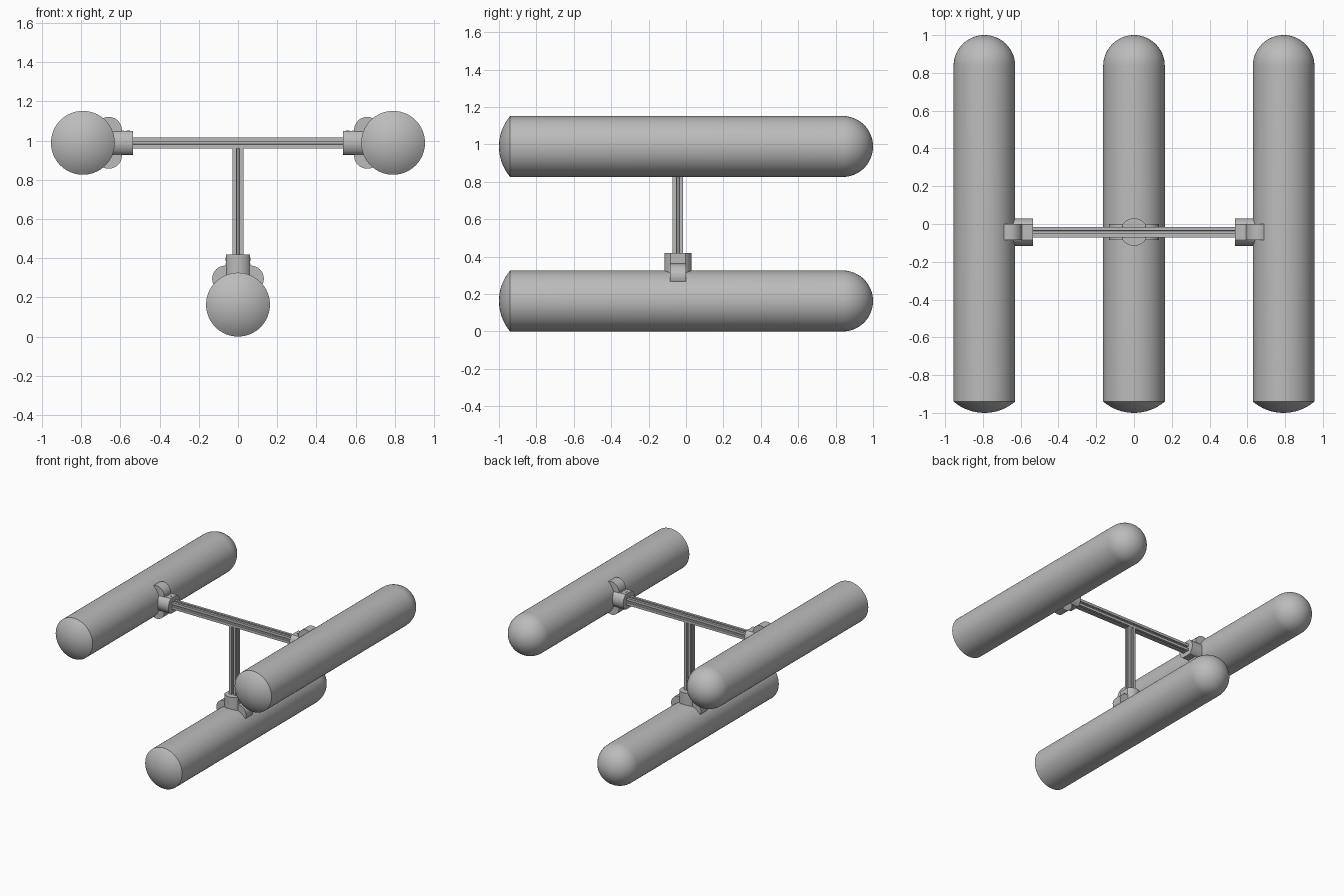
import bpy, bmesh, math
from mathutils import Matrix, Vector

if "Cube" in bpy.data.objects:
    bpy.data.objects.remove(bpy.data.objects["Cube"])

grey = bpy.data.materials.new("plain grey")
grey.diffuse_color = (0.5, 0.5, 0.5, 1)
grey.use_nodes = True
grey.node_tree.nodes["Principled BSDF"].inputs["Base Color"].default_value = grey.diffuse_color

R = 0.163        # tube radius
YC = -0.043      # frame position along the tubes
X, ZT = 0.792, 0.989


def finish(name, bm, matrix):
    bmesh.ops.recalc_face_normals(bm, faces=bm.faces)
    me = bpy.data.meshes.new(name)
    bm.to_mesh(me)
    bm.free()
    me.transform(matrix)
    me.materials.append(grey)
    ob = bpy.data.objects.new(name, me)
    bpy.context.collection.objects.link(ob)
    return ob


def prism(name, pts, z0, z1, matrix):
    """Extrude a 2D outline from z0 to z1, then place it."""
    bm = bmesh.new()
    f = bm.faces.new([bm.verts.new((x, y, z0)) for x, y in pts])
    r = bmesh.ops.extrude_face_region(bm, geom=[f])
    bmesh.ops.translate(bm, vec=(0, 0, z1 - z0),
                        verts=[v for v in r["geom"] if isinstance(v, bmesh.types.BMVert)])
    return finish(name, bm, matrix)


def tube(name, matrix, seg=64):
    """Float tube: shallow cap at the front, hemisphere at the back."""
    h = 0.06
    rc = (R * R + h * h) / (2 * h)
    a = math.asin(R / rc)
    prof = [(rc * math.sin(a * i / 8), -1 + rc - rc * math.cos(a * i / 8)) for i in range(9)]
    prof += [(R * math.cos(math.pi / 2 * i / 16), 1 - R + R * math.sin(math.pi / 2 * i / 16))
             for i in range(17)]
    bm = bmesh.new()
    vs = [bm.verts.new((max(r, 0), y, 0)) for r, y in prof]
    es = [bm.edges.new(p) for p in zip(vs, vs[1:])]
    bmesh.ops.spin(bm, geom=vs + es, cent=(0, 0, 0), axis=(0, 1, 0),
                   angle=2 * math.pi, steps=seg, use_duplicate=False)
    bmesh.ops.remove_doubles(bm, verts=bm.verts, dist=1e-4)
    return finish(name, bm, matrix)


# slotted bar cross-section: one quarter turned four times
w = 0.028
quarter = [(w, -w), (w, -0.008), (0.021, -0.008), (0.021, -0.015), (0.012, -0.006),
           (0.012, 0.006), (0.021, 0.015), (0.021, 0.008), (w, 0.008)]
bar = []
for k in range(4):
    c, s = (1, 0, -1, 0)[k], (0, 1, 0, -1)[k]
    bar += [(c * x - s * y, s * x + c * y) for x, y in quarter]

# saddle outline (across, outward): two rounded lobes hugging the tube
right = [(0.065 + 0.067 * math.cos(t), 0.132 + 0.067 * math.sin(t))
         for t in [math.radians(-25 + 115 * i / 14) for i in range(15)]]
saddle = [(0.08, 0.10)] + right + [(-x, y) for x, y in reversed(right)] + [(-0.08, 0.10)]

# collar outline: circle with flattened sides
collar = []
for i in range(48):
    t = 2 * math.pi * (i + 0.5) / 48
    collar.append((max(-0.061, min(0.061, 0.073 * math.cos(t))), 0.073 * math.sin(t)))

dot = [(0.009 * math.cos(math.pi * i / 8), 0.009 * math.sin(math.pi * i / 8)) for i in range(16)]
tooth = [(-0.004, -0.004), (0.004, -0.004), (0.004, 0.004), (-0.004, 0.004)]


def float_unit(side, x, z, deg):
    """Tube with saddle, collar and bolts; deg turns the mount about y."""
    base = Matrix.Translation((x, 0, z)) @ Matrix.Rotation(math.radians(deg), 4, 'Y')
    tube(side + "_tube", base)
    at = base @ Matrix.Translation((0, YC, 0))
    stand = Matrix.Rotation(math.pi / 2, 4, 'X')
    prism(side + "_saddle", saddle, -0.043, 0.043, at @ stand)
    prism(side + "_collar", collar, 0.14, 0.257, at)
    for s in (-1, 1):
        face = at @ Matrix.Translation((s * 0.061, 0, 0.232)) @ Matrix.Rotation(s * math.pi / 2, 4, 'Y')
        prism(side + "_bolt", dot, -0.01, 0.002, face)
        for k in range(-2, 3):
            prism(side + "_tooth", tooth, -0.01, 0.002,
                  face @ Matrix.Translation((s * 0.027, k * 0.014, 0)))


float_unit("lower", 0, R, 0)
float_unit("left", -X, ZT, 90)
float_unit("right", X, ZT, -90)

# T-shaped frame of slotted bars
prism("cross_bar", bar, -0.62, 0.62,
      Matrix.Translation((0, YC, ZT)) @ Matrix.Rotation(math.pi / 2, 4, 'Y'))
prism("upright_bar", bar, 0.33, ZT - w, Matrix.Translation((0, YC, 0)))

# smooth only the tubes
for ob in bpy.context.collection.objects:
    ob.select_set(ob.name.endswith("_tube"))
    if ob.select_get():
        bpy.context.view_layer.objects.active = ob
bpy.ops.object.shade_smooth_by_angle(angle=math.radians(25))
